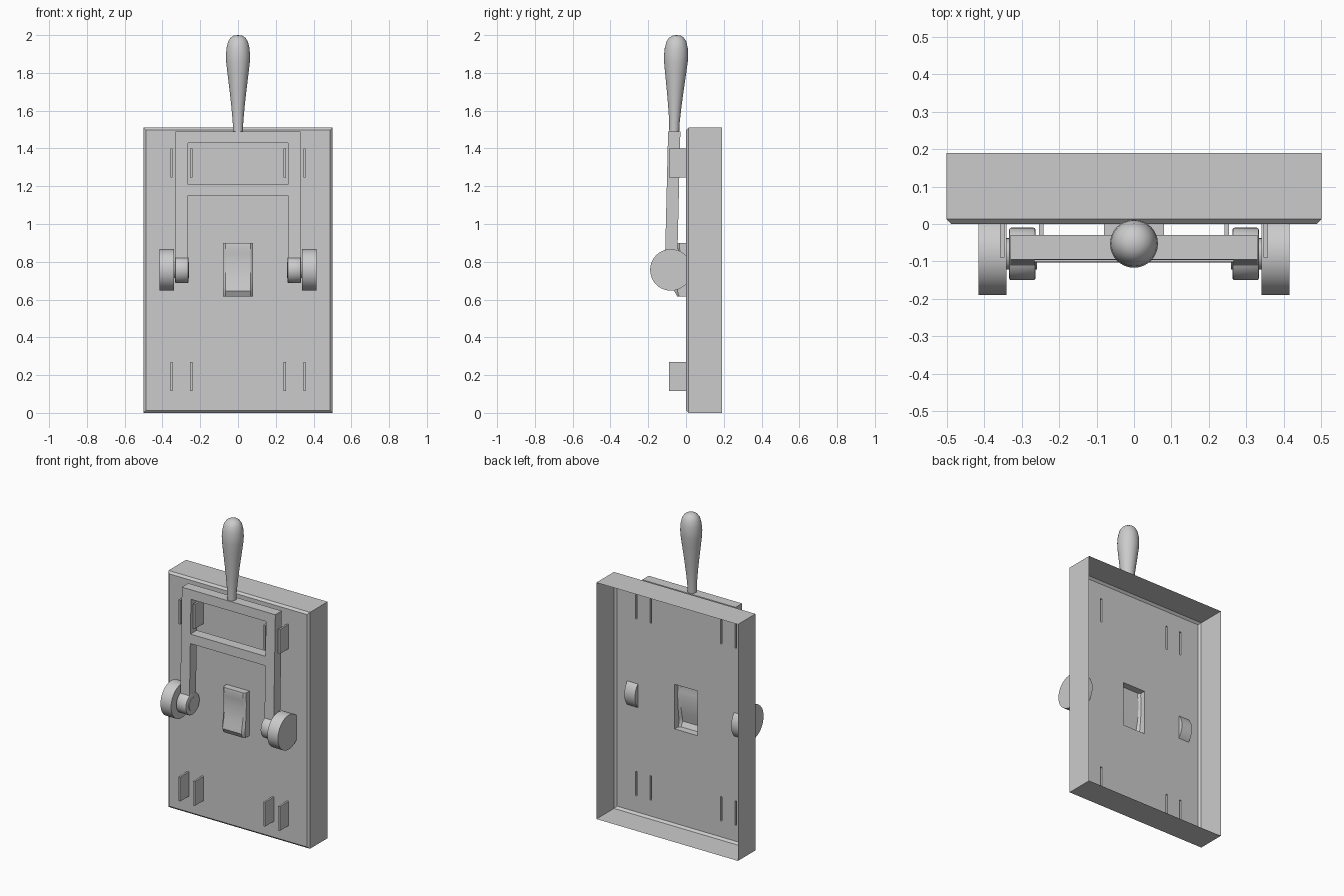
import bpy, bmesh, math
from mathutils import Vector

if "Cube" in bpy.data.objects:
    bpy.data.objects.remove(bpy.data.objects["Cube"])


def finish(name, bm, smooth=None):
    me = bpy.data.meshes.new(name)
    bm.to_mesh(me)
    bm.free()
    ob = bpy.data.objects.new(name, me)
    bpy.context.collection.objects.link(ob)
    bpy.ops.object.select_all(action='DESELECT')
    ob.select_set(True)
    bpy.context.view_layer.objects.active = ob
    if smooth:
        bpy.ops.object.shade_smooth_by_angle(angle=math.radians(smooth))
    return ob


def clean(bm, dist=1e-5):
    """Weld vertices and make the frontmost face look toward -y."""
    bmesh.ops.remove_doubles(bm, verts=bm.verts[:], dist=dist)
    bmesh.ops.recalc_face_normals(bm, faces=bm.faces[:])
    bm.normal_update()
    front = min((f for f in bm.faces if abs(f.normal.y) > 0.9),
                key=lambda f: f.calc_center_median().y)
    if front.normal.y > 0:
        bmesh.ops.reverse_faces(bm, faces=bm.faces[:])


def face(bm, *pts):
    return bm.faces.new([bm.verts.new(p) for p in pts])


def rect(x0, x1, z0, z1, y):
    return [(x0, y, z0), (x1, y, z0), (x1, y, z1), (x0, y, z1)]


def band(bm, a, b):
    for i in range(4):
        j = (i + 1) % 4
        face(bm, a[i], a[j], b[j], b[i])


# Open-backed housing: chamfered front plate with hollow clips and rocker opening
bm = bmesh.new()
C, H = 0.013, 1.51
CLIP_X = [(s * c - 0.006, s * c + 0.006) for s, c in
          ((-1, 0.352), (-1, 0.248), (1, 0.248), (1, 0.352))]
CLIP_Z = [(0.115, 0.27), (1.245, 1.40)]
HOLE_X, HOLE_Z = (-0.08, 0.08), (0.615, 0.90)
xs = sorted([-0.5 + C, 0.5 - C, *HOLE_X] + [v for p in CLIP_X for v in p])
zs = sorted([C, H - C, *HOLE_Z] + [v for p in CLIP_Z for v in p])
for cx in zip(xs, xs[1:]):
    for cz in zip(zs, zs[1:]):
        if cx == HOLE_X and cz == HOLE_Z:
            continue
        base = rect(*cx, *cz, 0)
        if cx in CLIP_X and cz in CLIP_Z:
            tip = rect(*cx, *cz, -0.09)
            face(bm, *tip)
            band(bm, base, tip)
        else:
            face(bm, *base)
inner = rect(-0.5 + C, 0.5 - C, C, H - C, 0)
edge = rect(-0.5, 0.5, 0, H, C)
for a, b in ((edge, rect(-0.5, 0.5, 0, H, 0.19)),):
    band(bm, a, b)
# chamfer strips follow the grid vertices so the shell stays welded
for zi, zo in ((C, 0), (H - C, H)):
    face(bm, *[(x, 0, zi) for x in xs], (0.5, C, zo), (-0.5, C, zo))
for xi, xo in ((-0.5 + C, -0.5), (0.5 - C, 0.5)):
    face(bm, *[(xi, 0, z) for z in zs], (xo, C, H), (xo, C, 0))
clean(bm)
finish("housing_plate", bm)

# Hollow rocker with a scooped front
bm = bmesh.new()
stations = [(0.615, -0.036, -0.045), (0.645, -0.045, -0.062), (0.67, -0.042, -0.057),
            (0.71, -0.037, -0.048), (0.755, -0.033, -0.042), (0.80, -0.031, -0.039),
            (0.845, -0.031, -0.040), (0.885, -0.035, -0.046), (0.90, -0.033, -0.043)]
rows = [[(-0.08, 0, z), (-0.08, ys, z), (-0.066, yf, z),
         (0.066, yf, z), (0.08, ys, z), (0.08, 0, z)] for z, ys, yf in stations]
for a, b in zip(rows, rows[1:]):
    for i in range(5):
        face(bm, a[i], a[i + 1], b[i + 1], b[i])
face(bm, *rows[0])
face(bm, *rows[-1])
clean(bm)
finish("rocker", bm, 25)

# Lever yoke, leaning slightly back from its pivot
PY, PZ, LEAN = -0.08, 0.757, 0.0242


def lean_y(z):
    return PY + LEAN * (z - PZ)


bm = bmesh.new()
fx = [-0.33, -0.265, 0.265, 0.33]
fz = [PZ, 1.15, 1.21, 1.43, 1.49]
cells = [(i, j) for i in range(3) for j in range(4) if not (i == 1 and j in (0, 2))]
for i, j in cells:
    face(bm, *[(x, lean_y(z), z) for x, _, z in
               rect(fx[i], fx[i + 1], fz[j], fz[j + 1], 0)])
clean(bm)
ret = bmesh.ops.extrude_face_region(bm, geom=bm.faces[:], use_keep_orig=True)
for v in bm.verts:
    v.co.y -= 0.0325
for v in [g for g in ret["geom"] if isinstance(g, bmesh.types.BMVert)]:
    v.co.y += 0.065
bmesh.ops.recalc_face_normals(bm, faces=bm.faces[:])
finish("lever_yoke", bm)

# Turned grip
bm = bmesh.new()
prof = [(0, 1.48), (0.026, 1.48), (0.028, 1.54), (0.035, 1.62), (0.045, 1.71),
        (0.056, 1.80), (0.063, 1.86), (0.064, 1.89), (0.061, 1.93), (0.053, 1.965),
        (0.040, 1.985), (0.022, 1.997), (0, 2.0)]
pv = [bm.verts.new((r, 0, z)) for r, z in prof]
pe = [bm.edges.new(p) for p in zip(pv, pv[1:])]
bmesh.ops.spin(bm, geom=pv + pe, cent=(0, 0, 0), axis=(0, 0, 1),
               angle=math.tau, steps=32, use_duplicate=False)
bmesh.ops.remove_doubles(bm, verts=bm.verts[:], dist=1e-5)
bmesh.ops.recalc_face_normals(bm, faces=bm.faces[:])
for v in bm.verts:
    v.co.y += lean_y(v.co.z)
finish("lever_grip", bm, 50)


# Pivot discs, hubs and axles on both sides
def drum(name, x0, x1, r, bevel=0):
    bm = bmesh.new()
    bmesh.ops.create_cone(bm, cap_ends=True, segments=40, radius1=r, radius2=r,
                          depth=abs(x1 - x0))
    if bevel:
        rim = [e for e in bm.edges if abs(e.verts[0].co.z - e.verts[1].co.z) < 1e-6]
        bmesh.ops.bevel(bm, geom=rim, offset=bevel, segments=2, profile=0.5,
                        affect='EDGES')
    mid = Vector(((x0 + x1) / 2, PY, PZ))
    for v in bm.verts:
        v.co = Vector((v.co.z, v.co.y, -v.co.x)) + mid
    bmesh.ops.recalc_face_normals(bm, faces=bm.faces[:])
    finish(name, bm, 30)


for side, s in (("left", -1), ("right", 1)):
    drum(side + "_pivot_disc", s * 0.34, s * 0.415, 0.11)
    drum(side + "_hub", s * 0.263, s * 0.333, 0.07, 0.005)
    drum(side + "_axle", s * 0.259, s * 0.345, 0.042)
